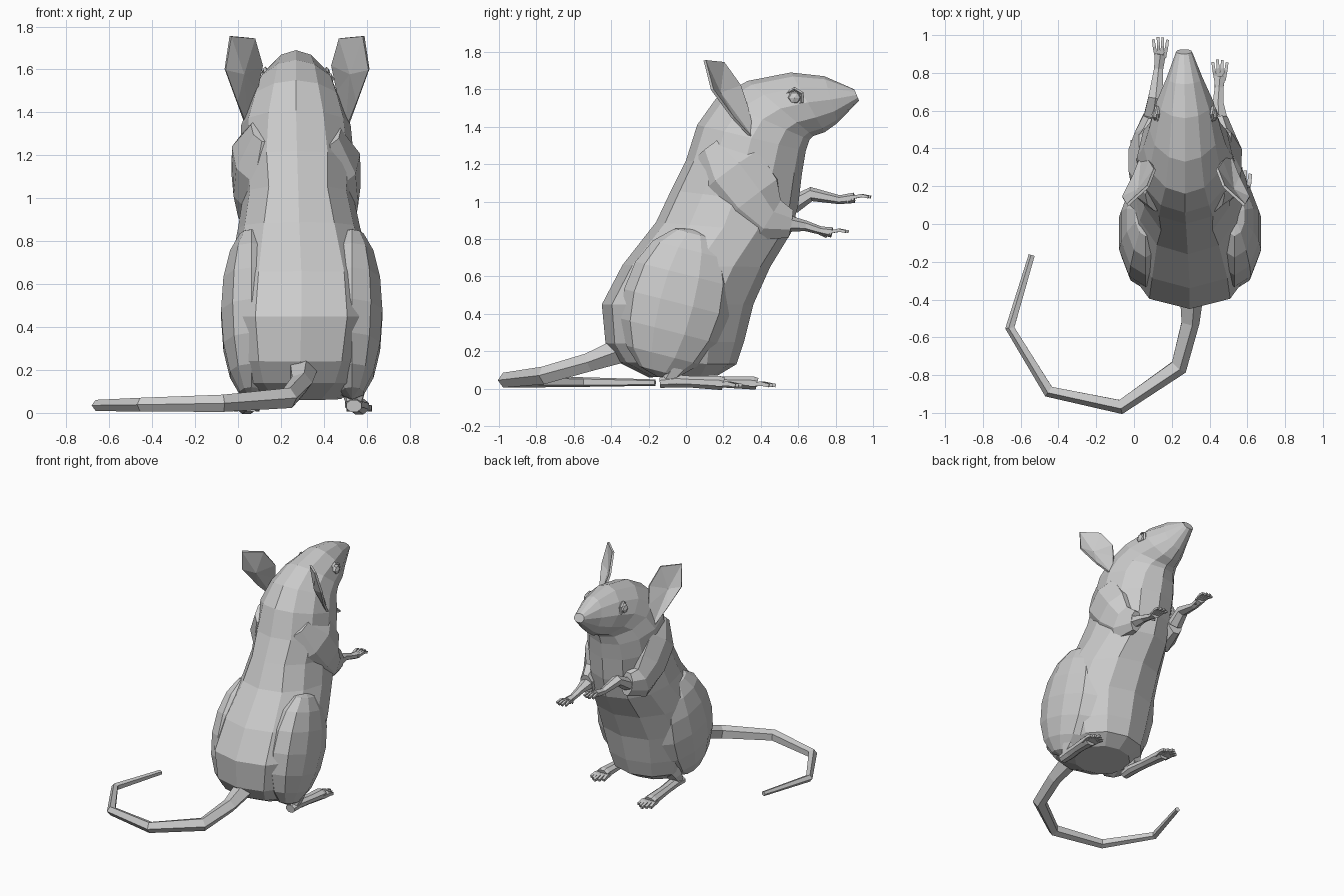
import bpy, bmesh, math
from mathutils import Vector

if "Cube" in bpy.data.objects:
    bpy.data.objects.remove(bpy.data.objects["Cube"])

CX = 0.28  # body centre line


def finish(name, bm):
    bmesh.ops.recalc_face_normals(bm, faces=bm.faces)
    me = bpy.data.meshes.new(name)
    bm.to_mesh(me)
    bm.free()
    ob = bpy.data.objects.new(name, me)
    bpy.context.collection.objects.link(ob)
    return ob


def skin(name, rings):
    """Bridge a list of equal rings of points and cap both ends."""
    bm = bmesh.new()
    loops = [[bm.verts.new(p) for p in ring] for ring in rings]
    n = len(loops[0])
    for a, b in zip(loops, loops[1:]):
        for i in range(n):
            j = (i + 1) % n
            bm.faces.new((a[i], a[j], b[j], b[i]))
    bm.faces.new(loops[0])
    bm.faces.new(loops[-1])
    return finish(name, bm)


def tube(name, pts, sides=6, flat=1.0):
    """Tapered tube through (x, y, z, radius) points."""
    ps = [Vector(p[:3]) for p in pts]
    rings = []
    for i, p in enumerate(ps):
        d = (ps[min(i + 1, len(ps) - 1)] - ps[max(i - 1, 0)]).normalized()
        side = d.cross(Vector((0, 0, 1)))
        side = side.normalized() if side.length > 0.05 else Vector((1, 0, 0))
        up = side.cross(d)
        r = pts[i][3]
        rings.append([p + side * r * math.cos(a) + up * r * flat * math.sin(a)
                      for a in (2 * math.pi * (k + 0.5) / sides for k in range(sides))])
    return skin(name, rings)


# Torso and head: back (y, z), front (y, z), centre x, half width, squareness
sections = [
    (-.20, .06, .17, .07, .28, .20, .9),
    (-.36, .14, .27, .13, .285, .29, .8),
    (-.43, .24, .31, .25, .29, .325, .75),
    (-.45, .45, .36, .45, .295, .36, .75),
    (-.34, .66, .45, .65, .295, .335, .75),
    (-.16, .89, .56, .83, .285, .285, .8),
    (-.08, 1.06, .60, .98, .28, .255, .9),
    (.00, 1.22, .62, 1.15, .275, .265, .9),
    (.06, 1.41, .64, 1.27, .27, .255, 1),
    (.16, 1.55, .66, 1.33, .27, .22, 1.1),
    (.33, 1.645, .68, 1.35, .27, .19, 1.15),
    (.56, 1.69, .74, 1.37, .27, .15, 1.1),
    (.74, 1.67, .81, 1.42, .268, .095, 1),
    (.90, 1.60, .925, 1.54, .265, .042, .9)]
N = 12
rings = []
for by, bz, fy, fz, cx, w, e in sections:
    ring = []
    for k in range(N):
        a = 2 * math.pi * k / N
        c, s = math.cos(a), math.sin(a)
        t = (1 + c) / 2
        # hips are square behind, round at the belly
        p = e if c > 0 else max(e, .9)
        ring.append((cx + w * math.copysign(abs(s) ** p if abs(s) > 1e-6 else 0, s),
                     fy + (by - fy) * t, fz + (bz - fz) * t))
    rings.append(ring)
skin("body_and_head", rings)

for s, side in ((-1, "left"), (1, "right")):
    # Haunch
    bpy.ops.mesh.primitive_uv_sphere_add(segments=10, ring_count=8, radius=1,
                                         location=(.297 + s * .235, -.05, .46),
                                         rotation=(-.25, 0, 0))
    ob = bpy.context.object
    ob.name = side + "_haunch"
    ob.scale = (.148, .29, .41)

    # Ear: concave fan leaf with a little thickness
    edge = [(.23, .37, 1.32), (.28, .25, 1.45), (.335, .14, 1.60), (.31, .10, 1.755),
            (.20, .20, 1.745), (.165, .29, 1.62), (.19, .33, 1.50)]
    bm = bmesh.new()
    mid = bm.verts.new((CX - .005 + s * .25, .18, 1.58))
    vs = [bm.verts.new((CX - .005 + s * x, y, z)) for x, y, z in edge]
    for i in range(len(vs)):
        bm.faces.new((mid, vs[i], vs[(i + 1) % len(vs)]))
    ear = finish(side + "_ear", bm)
    m = ear.modifiers.new("thickness", "SOLIDIFY")
    m.thickness = .015
    m.offset = 0

    # Eye: faceted ball in a hexagonal lid
    ex = .27 + s * .135
    bpy.ops.mesh.primitive_uv_sphere_add(segments=6, ring_count=4, radius=.042,
                                         location=(ex, .58, 1.555),
                                         rotation=(0, math.pi / 2, 0))
    bpy.context.object.name = side + "_eye"
    bpy.ops.mesh.primitive_torus_add(major_segments=6, minor_segments=4,
                                     major_radius=.047, minor_radius=.011,
                                     location=(ex + s * .008, .58, 1.555),
                                     rotation=(0, math.pi / 2, s * -.2))
    bpy.context.object.name = side + "_eyelid"

# Arms: shoulder, upper arm, elbow, forearm, wrist, palm
arms = {
    "right": [(.42, .14, 1.30, .06), (.44, .24, 1.16, .13), (.455, .35, 1.01, .12),
              (.46, .44, .90, .085), (.45, .56, .88, .05), (.445, .64, .87, .033),
              (.45, .72, .845, .026), (.455, .78, .835, .033)],
    "left": [(.12, .14, 1.32, .06), (.10, .24, 1.19, .13), (.085, .35, 1.06, .12),
             (.08, .46, .96, .085), (.10, .57, .98, .055), (.115, .67, 1.04, .045),
             (.13, .82, 1.01, .028), (.14, .90, 1.02, .033)]}
for side, pts in arms.items():
    tube(side + "_upper_arm", pts[:5], 8, 1.6)
    tube(side + "_forearm", pts[4:], 6, .85)
    x, y, z, r = pts[-1]
    for i in range(4):
        o = (i - 1.5) * .018
        l = .095 - abs(i - 1.4) * .013
        tube(f"{side}_finger_{i}", [(x + o * .8, y - .02, z, .012),
                                    (x + o * 1.2, y + l * .5, z + .012, .012),
                                    (x + o * 1.4, y + l, z + .004, .010)], 4)
    inner = 1 if side == "left" else -1
    tube(side + "_thumb", [(x, y - .06, z - .005, .012),
                           (x + inner * .02, y - .03, z - .025, .006)], 4)

# Hind feet: heel position and ball position
feet = {"right": ((.54, -.11), (.565, .18)), "left": ((.06, .0), (.04, .36))}
for side, ((hx, hy), (bx, by)) in feet.items():
    lean = .03 if hx < CX else -.03
    tube(side + "_ankle", [(hx + lean, hy + .09, .21, .08), (hx, hy + .05, .11, .06),
                           (hx, hy + .02, .045, .04)], 6)
    mx, my = (hx + bx) / 2, (hy + by) / 2
    tube(side + "_foot", [(hx, hy - .03, .032, .038), (hx, hy + .06, .04, .046),
                          (mx, my, .036, .042), (bx, by, .03, .05),
                          (bx, by + .02, .025, .046)], 8, .8 if side == "right" else .75)
    for i in range(5):
        o = (i - 2) * .021
        l = .12 - abs(i - 2) * .018
        tube(f"{side}_toe_{i}", [(bx + o * .8, by - .02, .022, .017),
                                 (bx + o * 1.1, by + l * .5, .026, .016),
                                 (bx + o * 1.2, by + l, .016, .013)], 4)

# Tail curling round on the ground
tube("tail", [(.30, -.36, .20, .07), (.295, -.52, .14, .052), (.235, -.755, .07, .05),
              (-.07, -.965, .045, .042), (-.45, -.885, .038, .034),
              (-.655, -.55, .035, .027), (-.54, -.165, .032, .018)], 5)
